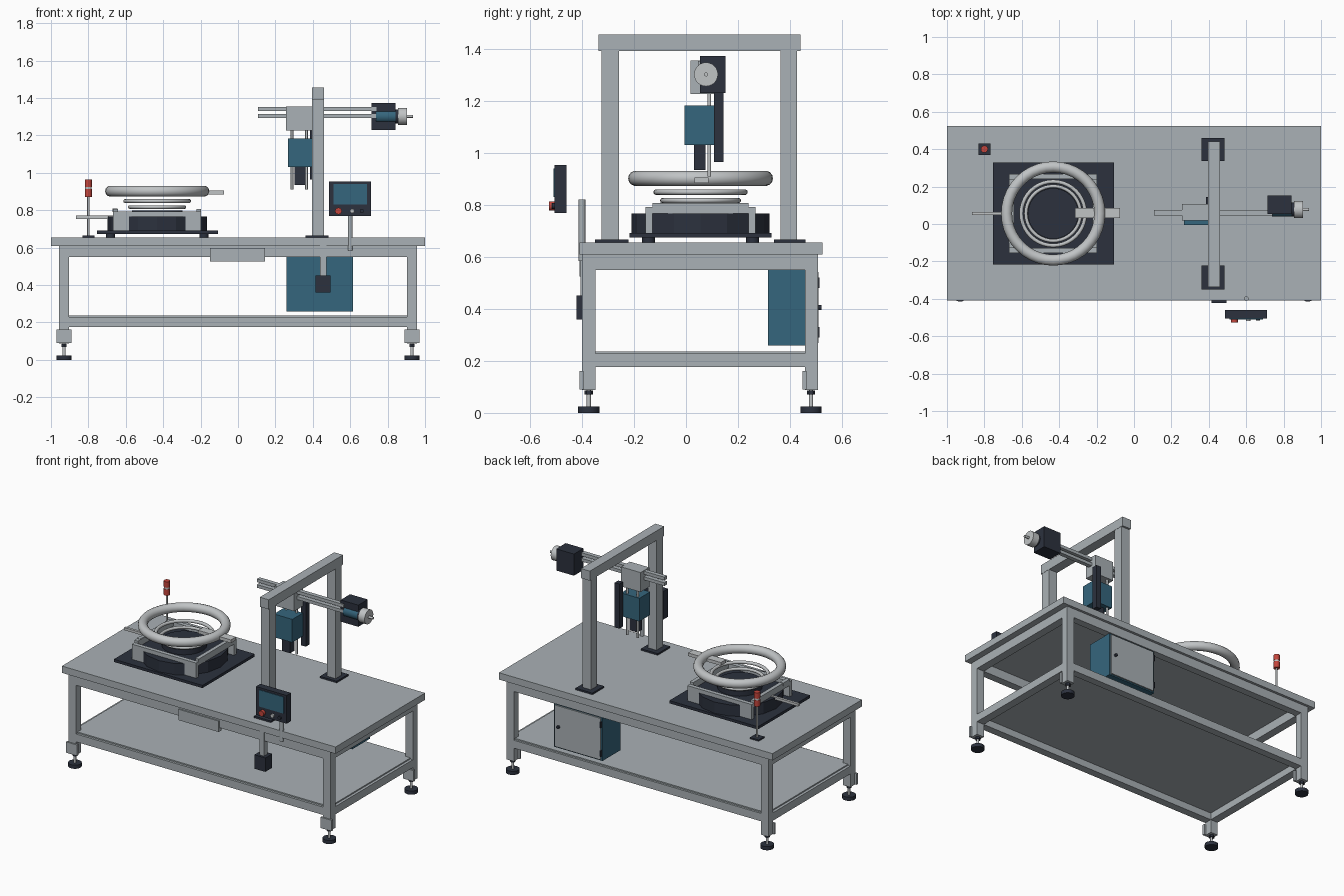
import bpy, math
from mathutils import Vector

if "Cube" in bpy.data.objects:
    bpy.data.objects.remove(bpy.data.objects["Cube"])


def material(name, rgb):
    m = bpy.data.materials.new(name)
    m.diffuse_color = (*rgb, 1)
    m.use_nodes = True
    m.node_tree.nodes["Principled BSDF"].inputs["Base Color"].default_value = m.diffuse_color
    return m


GREY = material("frame grey", (0.40, 0.44, 0.465))
STEEL = material("bright steel", (0.53, 0.55, 0.56))
DARK = material("dark slate", (0.025, 0.031, 0.048))
BLUE = material("cabinet blue", (0.036, 0.132, 0.205))
RED = material("signal red", (0.55, 0.06, 0.045))


def finish(name, mat, smooth=False):
    o = bpy.context.object
    o.name = name
    o.data.materials.append(mat)
    if smooth:
        bpy.ops.object.shade_smooth_by_angle(angle=math.radians(35))
    return o


def box(name, x, y, z, mat):
    """Box from (min, max) ranges on each axis."""
    bpy.ops.mesh.primitive_cube_add(size=1)
    o = finish(name, mat)
    lo, hi = Vector((x[0], y[0], z[0])), Vector((x[1], y[1], z[1]))
    mid, size = (lo + hi) / 2, hi - lo
    for v in o.data.vertices:
        v.co = mid + Vector(a * b for a, b in zip(v.co, size))
    return o


def rod(name, a, b, r, mat, sides=24, smooth=True):
    """Cylinder between two points."""
    a, b = Vector(a), Vector(b)
    d = b - a
    bpy.ops.mesh.primitive_cylinder_add(vertices=sides, radius=r, depth=d.length, location=(a + b) / 2)
    bpy.context.object.rotation_euler = d.to_track_quat('Z', 'Y').to_euler()
    return finish(name, mat, smooth)


def ring(name, loc, major, minor, mat):
    bpy.ops.mesh.primitive_torus_add(location=loc, major_radius=major, minor_radius=minor,
                                     major_segments=40, minor_segments=14)
    return finish(name, mat, True)


# Table: top, rails, shelf, legs and levelling feet
box("table_top", (-1, 1), (-0.41, 0.525), (0.61, 0.655), GREY)
LX, FY, BY = 0.9575, (-0.40, -0.348), (0.458, 0.508)
for level, z0, z1 in (("upper", 0.55, 0.61), ("lower", 0.176, 0.228)):
    for side, y in (("front", FY), ("back", BY)):
        box(f"{level}_{side}_rail", (-0.905, 0.905), y, (z0, z1), GREY)
    for s in (-1, 1):
        xs = sorted((s * 0.903, s * LX))
        box(f"{level}_side_rail", xs, (FY[1], BY[0]), (z0, z1), GREY)
box("shelf", (-0.94, 0.94), (-0.385, 0.495), (0.222, 0.236), GREY)
for s in (-1, 1):
    for y, foot_y in ((FY, -0.374), (BY, 0.481)):
        box("leg", sorted((s * 0.903, s * LX)), y, (0.088, 0.61), GREY)
        box("foot_bracket", sorted((s * 0.89, s * 0.97)), (y[0] - 0.009, y[0] + 0.006), (0.09, 0.162), GREY)
        x = s * 0.93
        rod("foot_nut", (x, foot_y, 0.07), (x, foot_y, 0.086), 0.016, DARK, 6, False)
        rod("foot_stem", (x, foot_y, 0.022), (x, foot_y, 0.088), 0.008, STEEL, 12)
        rod("foot_pad", (x, foot_y, 0), (x, foot_y, 0.024), 0.041, DARK)

# Front tray, under-table switch box and its hanger
box("tray_front", (-0.15, 0.145), (-0.409, -0.38), (0.525, 0.597), GREY)
box("switch_box", (0.415, 0.495), (-0.422, -0.35), (0.36, 0.452), DARK)
box("switch_hanger", (0.439, 0.474), (-0.405, -0.37), (0.45, 0.61), GREY)
rod("switch_knob", (0.455, -0.386, 0.45), (0.455, -0.386, 0.462), 0.012, DARK, 12)

# Electrical cabinet with a rear door
box("cabinet", (0.26, 0.615), (0.315, 0.50), (0.26, 0.55), BLUE)
box("cabinet_door", (0.27, 0.605), (0.50, 0.509), (0.268, 0.542), GREY)
rod("door_handle", (0.575, 0.505, 0.405), (0.575, 0.521, 0.405), 0.01, DARK, 12)
for z in (0.31, 0.50):
    box("door_hinge", (0.264, 0.272), (0.495, 0.513), (z - 0.02, z + 0.02), DARK)

# Signal tower
TX, TY = -0.8, 0.4
box("tower_base", (TX - 0.032, TX + 0.032), (TY - 0.03, TY + 0.03), (0.655, 0.664), DARK)
rod("tower_pole", (TX, TY, 0.66), (TX, TY, 0.875), 0.006, STEEL, 12)
for name, z0, z1, r, m in (("lower_lamp", 0.872, 0.914, 0.019, RED), ("lamp_spacer", 0.914, 0.925, 0.018, STEEL),
                           ("upper_lamp", 0.925, 0.964, 0.019, RED)):
    rod(name, (TX, TY, z0), (TX, TY, z1), r, m)

# Bowl feeder: base plate, drum, bracket frame
CX, CY = -0.432, 0.056
box("feeder_plate", (-0.755, -0.108), (-0.217, 0.328), (0.674, 0.692), DARK)
for dx in (-0.25, 0.25):
    for dy in (-0.2, 0.2):
        rod("plate_pad", (CX + dx, CY + dy, 0.655), (CX + dx, CY + dy, 0.675), 0.025, DARK, 12)
drum = rod("feeder_drum", (CX, CY, 0.69), (CX, CY, 0.766), 0.265, DARK, 16, False)
for s in (-1, 1):
    y = sorted((CY + s * 0.185, CY + s * 0.212))
    x = sorted((CX + s * 0.21, CX + s * 0.235))
    box("bracket_bar", (CX - 0.235, CX + 0.235), y, (0.765, 0.792), GREY)
    box("bracket_side", x, (CY - 0.185, CY + 0.185), (0.766, 0.808), GREY)
    for t in (-1, 1):
        box("bracket_leg", sorted((CX + t * 0.15, CX + t * 0.235)), y, (0.69, 0.766), GREY)
box("bracket_tab", (-0.67, -0.645), (-0.10, -0.06), (0.79, 0.81), GREY)
box("side_arm", (-0.865, -0.65), (0.047, 0.064), (0.754, 0.771), STEEL)

# Bowl track rings and outlet chute
rod("bowl_floor", (CX, CY, 0.766), (CX, CY, 0.80), 0.135, DARK, 32)
for z, major, minor in ((0.902, 0.249, 0.0295), (0.849, 0.171, 0.0105), (0.817, 0.146, 0.0095)):
    ring("bowl_ring", (CX, CY, z), major, minor, STEEL)
box("outlet_chute", (-0.315, -0.075), (0.032, 0.086), (0.885, 0.906), STEEL)

# Gantry arch
for y, plate in (((-0.325, -0.257), (-0.35, -0.222)), ((0.364, 0.427), (0.338, 0.46))):
    box("gantry_post", (0.396, 0.459), y, (0.655, 1.395), GREY)
    box("gantry_foot", (0.362, 0.485), plate, (0.655, 0.666), DARK)
box("gantry_beam", (0.395, 0.46), (-0.336, 0.44), (1.392, 1.455), GREY)

# Horizontal slide rails and carriage
for z in (1.342, 1.305):
    box("slide_rail", (0.106, 0.74), (0.046, 0.074), (z - 0.0105, z + 0.0105), GREY)
box("carriage", (0.256, 0.398), (0.018, 0.108), (1.227, 1.356), GREY)

# Drive motor on the rail end
AY, AZ = 0.077, 1.302
box("motor_housing", (0.713, 0.842), (0.053, 0.152), (1.23, 1.373), DARK)
rod("motor_body", (0.738, AY, AZ), (0.852, AY, AZ), 0.036, BLUE)
rod("motor_collar", (0.842, AY, AZ), (0.868, AY, AZ), 0.038, DARK)
rod("motor_cap", (0.855, AY, AZ), (0.903, AY, AZ), 0.046, STEEL)
rod("motor_shaft", (0.90, AY, AZ), (0.936, AY, AZ), 0.008, STEEL, 12)

# Vertical lift unit
box("lift_block", (0.266, 0.40), (-0.005, 0.107), (1.03, 1.183), BLUE)
box("gripper", (0.302, 0.36), (0.03, 0.075), (0.935, 1.035), DARK)
box("lift_column", (0.385, 0.42), (0.108, 0.145), (0.965, 1.26), DARK)
for x in (0.289, 0.366):
    rod("guide_rod", (x, 0.09, 0.91), (x, 0.09, 1.23), 0.007, STEEL, 12)

# Operator panel on its post
rod("panel_post", (0.6, -0.4, 0.585), (0.6, -0.4, 0.82), 0.013, GREY)
box("panel_case", (0.486, 0.71), (-0.506, -0.46), (0.768, 0.954), DARK)
box("panel_screen", (0.51, 0.69), (-0.510, -0.504), (0.83, 0.94), BLUE)
for name, x, r, out, m in (("stop_button", 0.537, 0.018, 0.526, RED), ("start_button", 0.61, 0.012, 0.518, STEEL),
                           ("mode_button", 0.662, 0.011, 0.516, DARK)):
    rod(name, (x, -0.5, 0.796), (x, -out, 0.796), r, m, 16)
